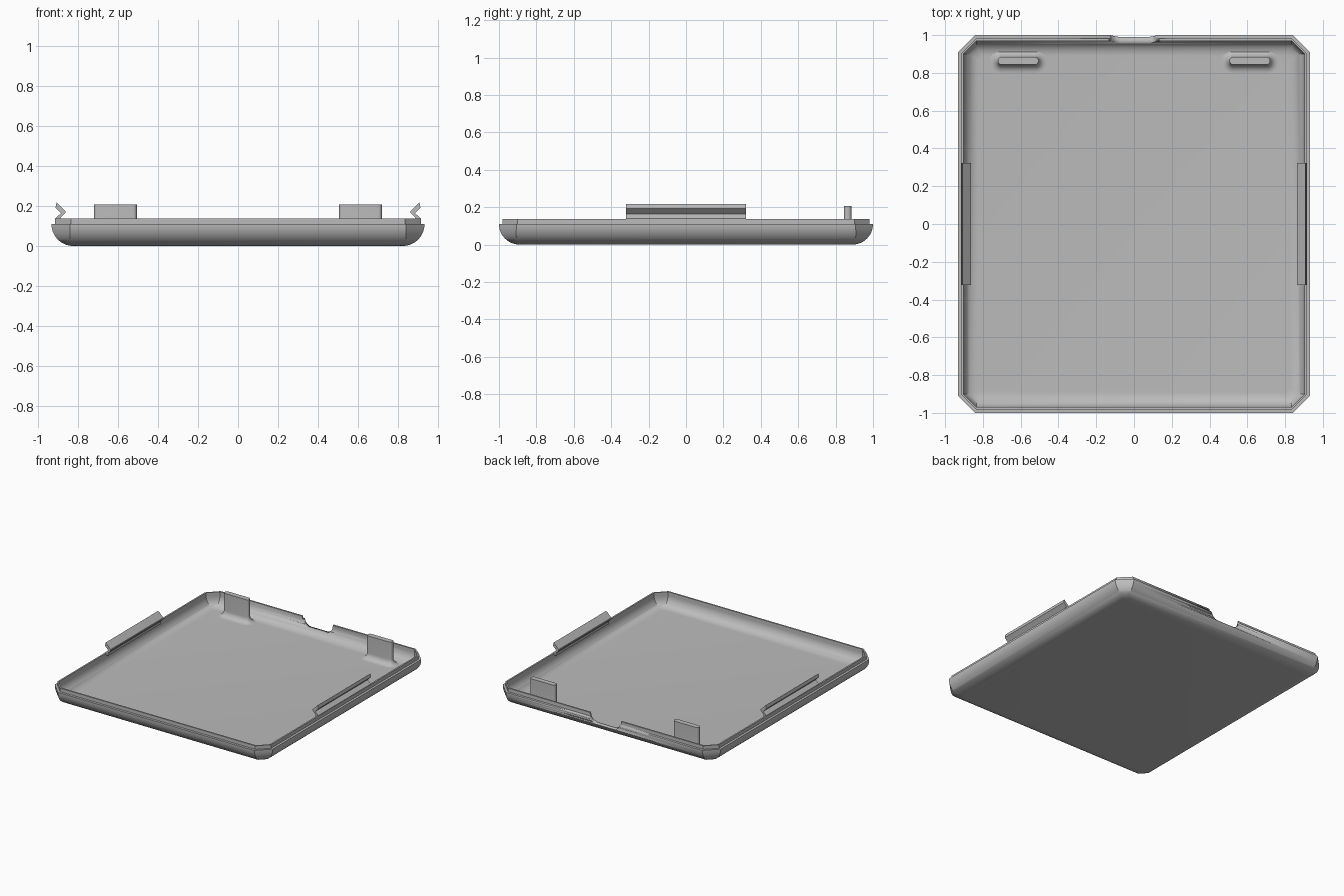
import bpy, bmesh, math
from math import pi, sin, cos

if "Cube" in bpy.data.objects:
    bpy.data.objects.remove(bpy.data.objects["Cube"], do_unlink=True)

HX, HY = 0.933, 1.0       # half size of the tray
RIM, LIP = 0.11, 0.137    # heights of outer edge and raised lip
FLOOR = 0.03

grey = bpy.data.materials.new("plain grey")
grey.use_nodes = True
colour = (0.5, 0.5, 0.5, 1)
grey.diffuse_color = colour
grey.node_tree.nodes["Principled BSDF"].inputs["Base Color"].default_value = colour


def finish(name, bm, angle=30):
    bmesh.ops.recalc_face_normals(bm, faces=bm.faces)
    mesh = bpy.data.meshes.new(name)
    bm.to_mesh(mesh)
    bm.free()
    obj = bpy.data.objects.new(name, mesh)
    bpy.context.collection.objects.link(obj)
    mesh.materials.append(grey)
    bpy.ops.object.select_all(action="DESELECT")
    obj.select_set(True)
    bpy.context.view_layer.objects.active = obj
    bpy.ops.object.shade_smooth_by_angle(angle=math.radians(angle))
    return obj


def loft(name, rings):
    """Skin a stack of closed rings and cap both ends."""
    bm = bmesh.new()
    loops = [[bm.verts.new(p) for p in ring] for ring in rings]
    for a, b in zip(loops, loops[1:]):
        for i in range(len(a)):
            j = (i + 1) % len(a)
            bm.faces.new((a[i], a[j], b[j], b[i]))
    bm.faces.new(loops[0])
    bm.faces.new(loops[-1])
    return finish(name, bm)


def prism(name, outline, axis, start, end):
    """Extrude a closed 2D outline along x or y."""
    def place(p, t):
        return (t, p[0], p[1]) if axis == "x" else (p[0], t, p[1])
    return loft(name, [[place(p, t) for p in outline] for t in (start, end)])


def octagon(inset, z, chamfer):
    x, y, c = HX - inset, HY - inset, chamfer
    return [(x, y - c, z), (x - c, y, z), (c - x, y, z), (-x, y - c, z),
            (-x, c - y, z), (c - x, -y, z), (x - c, -y, z), (x, c - y, z)]


def rounded(cx, cy, hx, hy, r, z, steps=8):
    """Rectangle with rounded corners."""
    pts = []
    for q, (sx, sy) in enumerate([(1, 1), (-1, 1), (-1, -1), (1, -1)]):
        for k in range(steps + 1):
            a = (q + k / steps) * pi / 2
            pts.append((cx + sx * (hx - r) + r * cos(a),
                        cy + sy * (hy - r) + r * sin(a), z))
    return pts


# Tray shell: rounded outside, stepped lip, rounded inside
STEPS = 14
rings = []
for k in range(STEPS + 1):
    a = pi / 2 * k / STEPS
    d = RIM * (1 - sin(a))
    rings.append(octagon(d, RIM * (1 - cos(a)), 0.03 + 0.063 * (1 - d / RIM) ** 2))
rings.append(octagon(0.018, RIM, 0.08))
rings.append(octagon(0.018, LIP, 0.08))
rings.append(octagon(0.03, LIP, 0.07))
R = RIM - FLOOR
for k in range(STEPS + 1):
    a = pi / 2 * k / STEPS
    d = R * (1 - cos(a))
    rings.append(octagon(0.03 + d, RIM - R * sin(a), 0.025 + 0.045 * (1 - d / R) ** 2))
shell = loft("tray_shell", rings)

# Rounded notch through the back wall
notch = [(x, z) for x, z, _ in rounded(0, 0.17, 0.132, 0.105, 0.065, 0)]
cutter = prism("notch_cutter", notch, "y", 0.93, 1.1)
cutter.hide_render = True
cut = shell.modifiers.new("notch", "BOOLEAN")
cut.operation, cut.solver, cut.object = "DIFFERENCE", "EXACT", cutter
bpy.context.view_layer.objects.active = shell
bpy.ops.object.modifier_apply(modifier="notch")
bpy.data.objects.remove(cutter, do_unlink=True)

# Zigzag spring clip section
clip = [(0.888, 0.12), (0.888, 0.14), (0.864, 0.166), (0.864, 0.176), (0.907, 0.218),
        (0.913, 0.192), (0.885, 0.164), (0.913, 0.14), (0.913, 0.12)]

for side, s in (("left", 1), ("right", -1)):
    prism(side + "_clip", [(s * x, z) for x, z in clip], "y", -0.322, 0.322)

    # Upright tab flowing into the floor through a concave fillet
    F, tab = 0.044, []
    tab.append(rounded(s * 0.613, 0.864, 0.107 + F, 0.02 + F, 0.018 + F, FLOOR - 0.005))
    for k in range(9):
        a = pi / 2 * k / 8
        e = F * (1 - sin(a))
        tab.append(rounded(s * 0.613, 0.864, 0.107 + e, 0.02 + e, 0.018 + e,
                           FLOOR + F * (1 - cos(a))))
    tab.append(rounded(s * 0.613, 0.864, 0.107, 0.02, 0.018, 0.207))
    loft(side + "_tab", tab)
